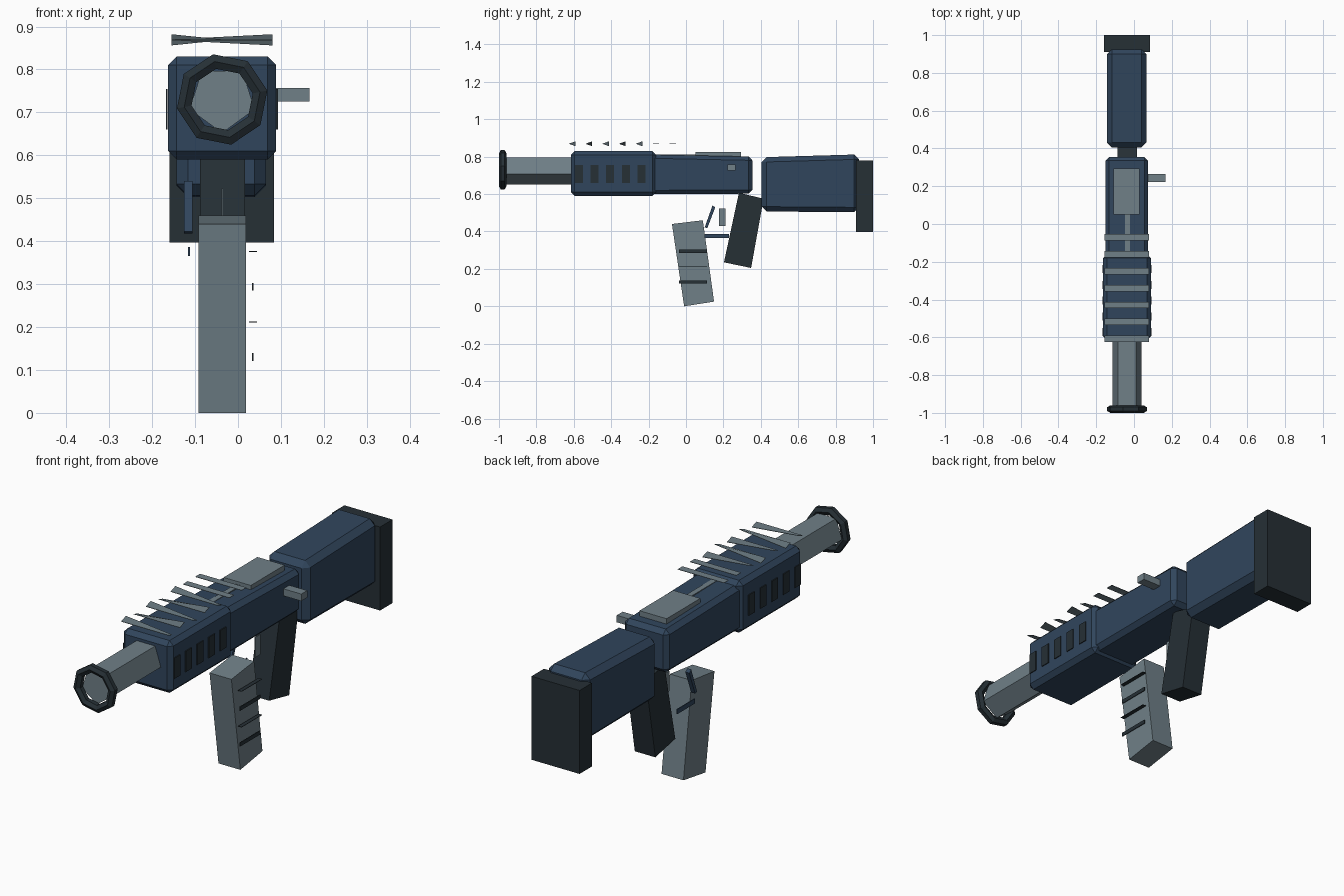
import bpy, bmesh, math
from mathutils import Vector

if "Cube" in bpy.data.objects:
    bpy.data.objects.remove(bpy.data.objects["Cube"])

CX = -0.037  # centre line of the body


def material(name, rgb):
    m = bpy.data.materials.new(name)
    m.diffuse_color = (*rgb, 1)
    m.use_nodes = True
    m.node_tree.nodes["Principled BSDF"].inputs["Base Color"].default_value = m.diffuse_color
    return m


NAVY = material("navy", (0.030, 0.060, 0.108))
GREY = material("steel grey", (0.160, 0.215, 0.245))
DARK = material("charcoal", (0.019, 0.029, 0.036))


def finish(name, bm, mat, bevel=0):
    if bevel:
        bmesh.ops.bevel(bm, geom=bm.edges[:], offset=bevel, segments=1, affect='EDGES')
    bmesh.ops.recalc_face_normals(bm, faces=bm.faces[:])
    me = bpy.data.meshes.new(name)
    bm.to_mesh(me)
    bm.free()
    me.materials.append(mat)
    ob = bpy.data.objects.new(name, me)
    bpy.context.collection.objects.link(ob)
    return ob


def side_prism(name, outline, x0, x1, mat, bevel=0):
    """Extrude a (y, z) outline from x0 to x1."""
    bm = bmesh.new()
    face = bm.faces.new([bm.verts.new((x0, y, z)) for y, z in outline])
    ext = bmesh.ops.extrude_face_region(bm, geom=[face])
    verts = [v for v in ext['geom'] if isinstance(v, bmesh.types.BMVert)]
    bmesh.ops.translate(bm, verts=verts, vec=(x1 - x0, 0, 0))
    return finish(name, bm, mat, bevel)


def box(name, x, y, z, mat, bevel=0):
    outline = [(y[0], z[0]), (y[1], z[0]), (y[1], z[1]), (y[0], z[1])]
    return side_prism(name, outline, x[0], x[1], mat, bevel)


# Main body
box("handguard", (-0.163, 0.089), (-0.615, -0.16), (0.59, 0.83), NAVY, 0.02)
side_prism("receiver", [(-0.22, 0.60), (0.355, 0.602), (0.355, 0.80), (-0.22, 0.812)],
           -0.152, 0.075, NAVY, 0.02)

# Shoulder stock and pad
side_prism("stock", [(0.405, 0.507), (0.925, 0.503), (0.925, 0.812), (0.405, 0.797)],
           -0.143, 0.065, NAVY, 0.026)
box("butt_pad", (-0.16, 0.084), (0.91, 1.0), (0.397, 0.78), DARK)

# Pistol grip and slanted front handle
side_prism("grip", [(0.203, 0.235), (0.348, 0.205), (0.415, 0.575), (0.283, 0.607)],
           -0.088, 0.016, DARK)
side_prism("magazine", [(-0.010, 0.0), (0.150, 0.025), (0.090, 0.460), (-0.075, 0.440)],
           -0.092, 0.019, GREY)

# Bands beside the magazine, alternating upright and flat
for i in range(4):
    z = 0.13 + i * 0.082
    y = (-0.037, 0.112)
    if i % 2 == 0:
        box("magazine_band", (0.033, 0.036), y, (z - 0.009, z + 0.009), DARK)
    else:
        box("magazine_band", (0.026, 0.044), y, (z - 0.001, z + 0.001), DARK)

# Five-sided barrel
bm = bmesh.new()
ring = []
for i in range(5):
    a = math.radians(54 + 72 * i)
    ring.append(bm.verts.new((CX + 0.08 * math.cos(a), -0.97, 0.732 + 0.08 * math.sin(a))))
cap = bm.faces.new(ring)
ext = bmesh.ops.extrude_face_region(bm, geom=[cap])
bmesh.ops.translate(bm, vec=(0, 0.4, 0),
                    verts=[v for v in ext['geom'] if isinstance(v, bmesh.types.BMVert)])
finish("barrel", bm, GREY)

# Faceted muzzle ring
bm = bmesh.new()
N, M = 8, 6
loops = []
for i in range(N):
    a = 2 * math.pi * (i + 0.25) / N
    loop = []
    for j in range(M):
        b = 2 * math.pi * (j + 0.5) / M
        r = 0.090 + 0.020 * math.cos(b)
        loop.append(bm.verts.new((CX + r * math.cos(a), -0.98 + 0.020 * math.sin(b),
                                  0.73 + r * math.sin(a))))
    loops.append(loop)
for i in range(N):
    p, q = loops[i], loops[(i + 1) % N]
    for j in range(M):
        k = (j + 1) % M
        bm.faces.new((p[j], p[k], q[k], q[j]))
finish("muzzle_ring", bm, DARK)

# Vent plates on both sides of the handguard
for x in (-0.166, 0.091):
    for i in range(5):
        y = -0.594 + i * 0.0835
        box("vent", (x - 0.002, x + 0.002), (y, y + 0.043), (0.66, 0.755), DARK)

# Floating top fins, the front five slightly twisted
for i in range(7):
    y = -0.625 + i * 0.0895
    t = 0.012 * (1 if i % 2 else -1) if i < 5 else 0
    bm = bmesh.new()
    v = [bm.verts.new(c) for c in ((-0.155, y, 0.868), (0.08, y, 0.868),
                                   (0.08, y + 0.034, 0.868 + t),
                                   (-0.155, y + 0.034, 0.868 - t))]
    ext = bmesh.ops.extrude_face_region(bm, geom=[bm.faces.new(v)])
    bmesh.ops.translate(bm, vec=(0, 0, 0.002),
                        verts=[e for e in ext['geom'] if isinstance(e, bmesh.types.BMVert)])
    finish("top_fin", bm, GREY)

# Top cover, rail strip and side handle
box("top_cover", (-0.108, 0.030), (0.05, 0.295), (0.79, 0.826), GREY)
box("rail_strip", (-0.047, -0.022), (-0.17, 0.06), (0.79, 0.812), GREY)
box("bolt_handle", (0.06, 0.166), (0.222, 0.265), (0.725, 0.757), GREY)

# Trigger and guard
box("trigger", (CX - 0.002, CX + 0.002), (0.176, 0.212), (0.43, 0.523), GREY)
side_prism("guard_front", [(0.100, 0.422), (0.114, 0.418), (0.156, 0.528), (0.142, 0.540)],
           -0.126, -0.106, NAVY)
box("guard_bottom", (-0.116, -0.112), (0.10, 0.23), (0.365, 0.387), NAVY)
